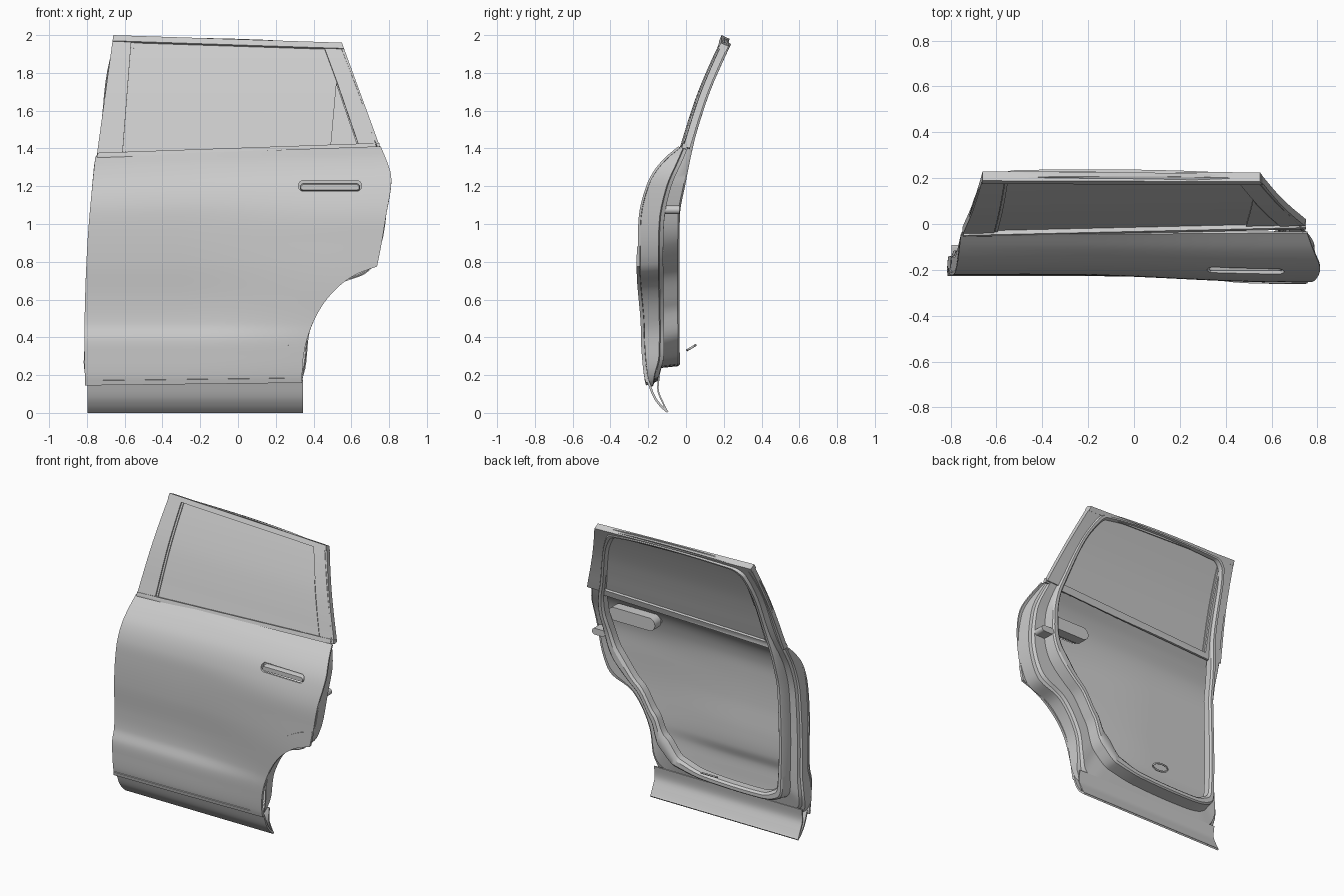
import bpy, bmesh, math
from mathutils import Vector

if "Cube" in bpy.data.objects:
    bpy.data.objects.remove(bpy.data.objects["Cube"])


def curve(pts, smooth=True):
    """Interpolated function through (key, value) pairs."""
    def f(t):
        n = len(pts)
        t = min(max(t, pts[0][0]), pts[-1][0])
        i = 0
        while i < n - 2 and t > pts[i + 1][0]:
            i += 1
        (a, p), (b, q) = pts[i], pts[i + 1]
        h, s = b - a, (t - a) / (b - a)
        if not smooth:
            return p + (q - p) * s
        def slope(k):
            l, r = pts[max(k - 1, 0)], pts[min(k + 1, n - 1)]
            return (r[1] - l[1]) / (r[0] - l[0])
        m, k = slope(i) * h, slope(i + 1) * h
        return ((2*s**3 - 3*s*s + 1) * p + (s**3 - 2*s*s + s) * m
                + (3*s*s - 2*s**3) * q + (s**3 - s*s) * k)
    return f


def finish(ob, angle=32):
    bpy.ops.object.select_all(action='DESELECT')
    bpy.context.view_layer.objects.active = ob
    ob.select_set(True)
    for m in list(ob.modifiers):
        bpy.ops.object.modifier_apply(modifier=m.name)
    bpy.ops.object.shade_smooth_by_angle(angle=math.radians(angle))


def grid(name, rows, thick=0.0, closed=False, recalc=False, offset=-1):
    """Mesh from rows of points, optionally closed along each row."""
    bm = bmesh.new()
    vs = [[bm.verts.new(p) for p in r] for r in rows]
    n = len(rows[0])
    for a, b in zip(vs, vs[1:]):
        for i in range(n if closed else n - 1):
            j = (i + 1) % n
            bm.faces.new((a[i], a[j], b[j], b[i]))
    if recalc:
        bmesh.ops.recalc_face_normals(bm, faces=bm.faces)
    me = bpy.data.meshes.new(name)
    bm.to_mesh(me)
    bm.free()
    ob = bpy.data.objects.new(name, me)
    bpy.context.collection.objects.link(ob)
    if thick:
        s = ob.modifiers.new('thickness', 'SOLIDIFY')
        s.thickness, s.offset = thick, offset
    return ob


def sheet(name, surf, left, right, bot, top, dy=0.0, thick=0.012, nu=24, nv=24):
    """Patch of the door skin between two side curves and two height lines."""
    rows = []
    for j in range(nv + 1):
        row = []
        for i in range(nu + 1):
            u, t, x = i / nu, j / nv, 0.0
            for _ in range(6):
                z = bot(x) + (top(x) - bot(x)) * t
                x = left(z) + (right(z) - left(z)) * u
            row.append((x, surf(x, z) + dy, z))
        rows.append(row)
    return grid(name, rows, thick)


def stadium(name, cx, cz, hx, hz, y0, y1, front=True, inset=0.0):
    """Rounded-end prism along y; the front may be left open."""
    ring = []
    for k in range(32):
        a = 2 * math.pi * (k + 0.5) / 32
        ring.append((cx + math.copysign(hx - hz, math.cos(a)) + hz * math.cos(a), cz + hz * math.sin(a)))
    def lp(y, s):
        return [(cx + (x - cx) * (1 - s * hz / hx), y, cz + (z - cz) * (1 - s)) for x, z in ring]
    ob = grid(name, [lp(y0, inset), lp(y0 + (y1 - y0) * inset, 0), lp(y1, 0)] if inset else
              [lp(y0, 0), lp(y1, 0)], closed=True)
    bm = bmesh.new()
    bm.from_mesh(ob.data)
    bm.verts.ensure_lookup_table()
    bm.faces.new(list(bm.verts)[-32:])
    if front:
        bm.faces.new(list(bm.verts)[:32])
    bmesh.ops.recalc_face_normals(bm, faces=bm.faces)
    bm.to_mesh(ob.data)
    bm.free()
    return ob


# Outline and surface curves
belt = lambda x: 1.385 + 0.035 * x
roof = lambda x: 1.978 - 0.033 * x
front_low = curve([(0, -.80), (.15, -.81), (.5, -.812), (.9, -.797), (1.2, -.772), (1.36, -.755)])
front_win = curve([(1.36, -.748), (2.0, -.66)])
rear_up = curve([(.77, .735), (.88, .757), (1.05, .785), (1.2, .81), (1.28, .806), (1.43, .748)])
rear_win = curve([(1.40, .755), (1.96, .55)])
ell = lambda z, c, a, z0, b: c - a * math.sqrt(max(0, 1 - (max(z - z0, 0) / b) ** 2))
rear_low = lambda z: ell(z, .80, .46, .2, .576) if z < .77 else rear_up(z)
arch_line = lambda z: min(ell(z, .85, .605, .17, .72), rear_low(z) - .001)
prof_f = curve([(.14, -.205), (.2, -.218), (.3, -.225), (.39, -.226), (.47, -.206), (.6, -.205), (.8, -.22),
                (1.0, -.222), (1.12, -.212), (1.23, -.175), (1.32, -.11), (1.385, -.045)])
prof_r = curve([(.14, -.2), (.2, -.216), (.3, -.228), (.5, -.242), (.7, -.254), (.9, -.254), (1.03, -.25),
                (1.13, -.228), (1.23, -.186), (1.32, -.115), (1.385, -.04)])
win_y = curve([(1.36, -.038), (1.45, -.01), (1.57, .027), (1.7, .072), (1.85, .135), (2.0, .205)])
sill_y = curve([(0, -.10), (.03, -.135), (.08, -.172), (.17, -.208)])
win = lambda x, z: win_y(z) + .012 * x


def body(x, z):
    s = min(max((x + .3) / .95, 0), 1)
    s = s * s * (3 - 2 * s)
    zz = z - .035 * x * min(max((z - .9) / .4, 0), 1)
    return prof_f(zz) * (1 - s) + prof_r(zz) * s


# Outer skin with handle opening
panel = sheet('outer_panel', body, front_low, rear_low, lambda x: .165 + .01 * x, belt, nu=60, nv=84)
cutter = stadium('handle_cutter', .487, 1.202, .168, .028, -.35, -.11)
cutter.hide_render = True
cut = panel.modifiers.new('handle_hole', 'BOOLEAN')
cut.object, cut.operation, cut.solver = cutter, 'DIFFERENCE', 'EXACT'
finish(panel)
bpy.data.objects.remove(cutter)

# Handle pocket and grip
finish(stadium('handle_pocket', .487, 1.202, .170, .030, -.19, -.10, front=False))
finish(stadium('handle_grip', .487, 1.194, .160, .02, -.205, -.165, inset=.25))
finish(stadium('handle_backing', .487, 1.202, .18, .045, -.165, -.095))

# Wheel arch trim, sill trim, sill lip and sill inner skin
finish(sheet('arch_trim', body, arch_line, rear_low, lambda x: .175, lambda x: .88, -.006, .016, 12, 60))
sill_side = lambda z: -.797
sill_end = lambda z: .343
finish(sheet('sill_trim', lambda x, z: sill_y(z), sill_side, sill_end, lambda x: 0, lambda x: .17, 0, .012, 12, 16))
finish(sheet('sill_lip', body, front_low, rear_low, lambda x: .155 + .012 * x, lambda x: .18 + .012 * x, -.006, .014, 16, 4))
inner_sill = curve([(0, -.10), (.05, -.125), (.12, -.152), (.22, -.142)])
finish(sheet('sill_inner', lambda x, z: inner_sill(z), sill_side, sill_end, lambda x: 0.003, lambda x: .2, 0, .008, 8, 12))

# Window glass, pillars, quarter filler and mouldings
pil_f = curve([(1.36, -.612), (1.97, -.565)])
pil_r = curve([(1.40, .645), (1.75, .525), (1.94, .455)], False)
up = lambda d: (lambda f: (lambda x: f(x) + d))
finish(sheet('window_glass', win, lambda z: pil_f(z) - .03, lambda z: pil_r(z) + .02, belt, up(-.015)(roof), .012, .008))
finish(sheet('front_pillar', win, front_win, pil_f, belt, up(-.028)(roof), 0, .035, 6, 20))
finish(sheet('front_glass_seal', win, lambda z: pil_f(z) + .003, lambda z: pil_f(z) + .016, belt, up(-.028)(roof), .005, .02, 2, 20))
finish(sheet('rear_pillar', win, pil_r, rear_win, belt, up(-.028)(roof), 0, .035, 6, 40))
tri = curve([(1.40, .488), (1.76, .52)])
finish(sheet('quarter_filler', win, tri, lambda z: max(pil_r(z) - .006, tri(z) + .002), belt, lambda x: 1.75, .004, .012, 8, 20))
finish(sheet('roof_moulding', win, front_win, rear_win, up(-.03)(roof), roof, -.008, .045, 30, 4))
finish(sheet('belt_moulding', win, lambda z: front_win(z) + .002, lambda z: .75, up(-.008)(belt), up(.018)(belt), -.008, .025, 30, 4))
finish(sheet('inner_belt_seal', win, lambda z: -.64, lambda z: .64, up(-.03)(belt), up(.015)(belt), .022, .016, 20, 4))

# Inner frame: door edge points paired with opening points
keys = [(-.55, .15, -.55, .29), (-.1, .15, -.1, .30), (.2, .15, .08, .35), (.33, .17, .19, .47),
        (.385, .46, .28, .62), (.51, .665, .40, .79), (.715, .785, .55, .97), (.79, 1.2, .63, 1.2),
        (.735, 1.41, .62, 1.4), (.575, 1.86, .475, 1.83), (.52, 1.945, .40, 1.91), (-.55, 1.985, -.5, 1.935),
        (-.655, 1.95, -.57, 1.88), (-.735, 1.42, -.635, 1.42), (-.76, 1.3, -.655, 1.3), (-.787, .9, -.68, .9),
        (-.8, .45, -.68, .44), (-.785, .17, -.65, .33)]
flange = curve([(.1, -.155), (.2, -.145), (.3, -.12), (1.0, -.12), (1.2, -.08), (1.35, -.015), (1.45, .025),
                (1.7, .105), (1.85, .168), (2, .236)])
lip = curve([(.1, -.035), (1.05, -.035), (1.2, -.008), (1.38, .028), (1.5, .058), (1.7, .124), (1.85, .188), (2, .258)])


def loop_points(n=8):
    c, k = [Vector(p) for p in keys], len(keys)
    for i in range(k):
        p0, p1, p2, p3 = (c[(i + d) % k] for d in (-1, 0, 1, 2))
        # limit tangents so that short and long spans do not overshoot
        L = (p2 - p1).length
        m1, m2 = ((v).normalized() * L * .9 for v in (p2 - p0, p3 - p1))
        for j in range(n):
            s = j / n
            yield ((2*s**3 - 3*s*s + 1) * p1 + (s**3 - 2*s*s + s) * m1
                   + (3*s*s - 2*s**3) * p2 + (s**3 - s*s) * m2)


outer = lambda x, z: (body(x, z) if z < belt(x) else win(x, z)) + .013
sections = [(0, outer), (.03, lambda x, z: flange(z) - .025), (.14, lambda x, z: flange(z) - .02),
            (.2, lambda x, z: flange(z)), (.66, lambda x, z: flange(z)), (.73, lambda x, z: lip(z) - .008),
            (.78, lambda x, z: lip(z)), (.92, lambda x, z: lip(z)), (1, lambda x, z: lip(z) - .012),
            (1, lambda x, z: lip(z) - .06 * min(1, max(.4, (1.6 - z) / .3)))]
pts = list(loop_points())
rows = []
for s, fy in sections:
    row = []
    for p in pts:
        x, z = p[0] + (p[2] - p[0]) * s, p[1] + (p[3] - p[1]) * s
        row.append((x, fy(x, z), z))
    rows.append(row)
finish(grid('inner_frame', rows, .006, closed=True, recalc=True, offset=0))

# Rear latch block and the small pull loop above the sill
finish(stadium('latch_block', .70, 1.075, .05, .022, -.13, -.035))
cu = bpy.data.curves.new('pull_loop', 'CURVE')
cu.dimensions, cu.bevel_depth, cu.bevel_resolution = '3D', .006, 2
sp = cu.splines.new('POLY')
sp.points.add(15)
for k, p in enumerate(sp.points):
    a = math.pi * 2 * k / 16
    d = math.sin(a)
    p.co = (-.2 + .06 * math.cos(a), .028 + .022 * d, .345 + .013 * d, 1)
sp.use_cyclic_u = True
bpy.context.collection.objects.link(bpy.data.objects.new('pull_loop', cu))
